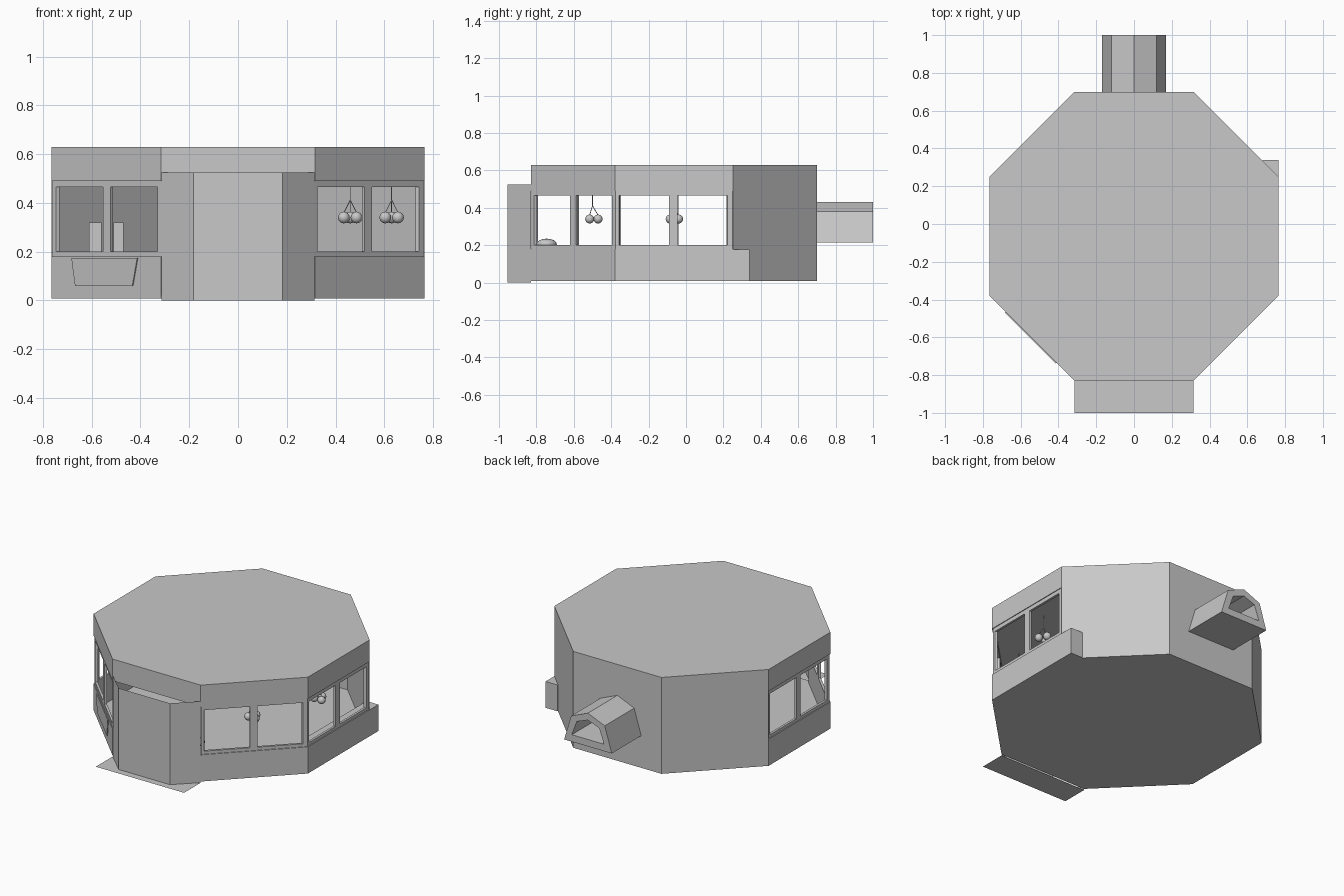
import bpy, bmesh, math
from mathutils import Vector

if "Cube" in bpy.data.objects:
    bpy.data.objects.remove(bpy.data.objects["Cube"])

grey = bpy.data.materials.new("light grey")
grey.diffuse_color = (0.578, 0.578, 0.578, 1)
grey.use_nodes = True
grey.node_tree.nodes["Principled BSDF"].inputs["Base Color"].default_value = grey.diffuse_color

# Octagonal plan, counter-clockwise from the front left corner
PLAN = [Vector(p) for p in [(-.315, -.83), (.315, -.83), (.765, -.38), (.765, .25),
                            (.315, .70), (-.315, .70), (-.765, .25), (-.765, -.38)]]


def finish(name, bm, smooth=False):
    bmesh.ops.recalc_face_normals(bm, faces=bm.faces)
    me = bpy.data.meshes.new(name)
    bm.to_mesh(me)
    bm.free()
    me.materials.append(grey)
    for p in me.polygons:
        p.use_smooth = smooth
    ob = bpy.data.objects.new(name, me)
    bpy.context.collection.objects.link(ob)
    return ob


def add_prism(bm, pts, z0, z1):
    lo = [bm.verts.new((p[0], p[1], z0)) for p in pts]
    hi = [bm.verts.new((p[0], p[1], z1)) for p in pts]
    n = len(pts)
    bm.faces.new(lo[::-1])
    bm.faces.new(hi)
    for i in range(n):
        j = (i + 1) % n
        bm.faces.new((lo[i], lo[j], hi[j], hi[i]))


def prism(name, pts, z0, z1):
    bm = bmesh.new()
    add_prism(bm, pts, z0, z1)
    return finish(name, bm)


def box(name, x0, x1, y0, y1, z0, z1):
    return prism(name, [(x0, y0), (x1, y0), (x1, y1), (x0, y1)], z0, z1)


def inset(d):
    """Plan outline moved inward by d with mitred corners."""
    out = []
    for i, p in enumerate(PLAN):
        e1 = (p - PLAN[i - 1]).normalized()
        e2 = (PLAN[(i + 1) % 8] - p).normalized()
        n1, n2 = Vector((-e1.y, e1.x)), Vector((-e2.y, e2.x))
        out.append(p + (n1 + n2) * (d / (1 + n1.dot(n2))))
    return out


def strip(bm, side, d0, d1, t0, t1, z0, z1):
    """Piece of wall on one side, from fraction t0 to t1 of its length."""
    a, b, k = inset(d0), inset(d1), (side + 1) % 8
    add_prism(bm, [a[side].lerp(a[k], t0), a[side].lerp(a[k], t1),
                   b[side].lerp(b[k], t1), b[side].lerp(b[k], t0)], z0, z1)


# Floor, roof and entrance mat
prism("floor", PLAN, .008, .02)
prism("roof", PLAN, .49, .63)
bm = bmesh.new()
bm.faces.new([bm.verts.new((x, y, 0)) for x, y in
              [(-.315, -1), (.315, -1), (.315, -.83), (-.315, -.83)]])
finish("entrance_mat", bm)

# Solid back walls
for side, name in ((3, "back_right_wall"), (4, "back_wall"), (5, "back_left_wall")):
    bm = bmesh.new()
    strip(bm, side, 0, .02, 0, 1, .02, .49)
    finish(name, bm)

# Window walls: low parapet with a slightly recessed two-pane frame
for side, name in ((1, "front_right"), (2, "right"), (6, "left"), (7, "front_left")):
    bm = bmesh.new()
    strip(bm, side, 0, .02, 0, 1, .02, .18)
    finish(name + "_parapet", bm)
    bm = bmesh.new()
    for z0, z1 in ((.18, .20), (.465, .49)):
        strip(bm, side, .005, .02, 0, 1, z0, z1)
    for t0, t1 in ((0, .03), (.46, .53), (.96, 1)):
        strip(bm, side, .005, .02, t0, t1, .20, .465)
    finish(name + "_window_frame", bm)

# Entrance screen: folded thin sheet, open at the top
bm = bmesh.new()
fold = [(-.313, -.83), (-.183, -.955), (.183, -.955), (.313, -.83)]
rows = [[bm.verts.new((x, y, z)) for x, y in fold] for z in (0, .525)]
for i in range(3):
    bm.faces.new((rows[0][i], rows[0][i + 1], rows[1][i + 1], rows[1][i]))
finish("entrance_screen", bm)

# Back duct: hollow gabled tube
outer = [(.17, .215), (.12, .38), (0, .43), (-.12, .38), (-.17, .215)]
inner = [(.115, .26), (.08, .355), (0, .385), (-.08, .355), (-.115, .26)]
bm = bmesh.new()
rings = [[bm.verts.new((x, y, z)) for x, z in prof]
         for prof, y in ((outer, .695), (outer, 1), (inner, 1), (inner, .695))]
for r in range(3):
    for i in range(5):
        j = (i + 1) % 5
        bm.faces.new((rings[r][i], rings[r][j], rings[r + 1][j], rings[r + 1][i]))
finish("back_duct", bm)

# Counter on the right, its end showing past the corner
box("side_counter", .68, .765, -.30, .34, .008, .178)

# Tapered table front standing just proud of the front left parapet
bm = bmesh.new()
out = Vector((-.707, -.707, 0)) * .005
shape = [(-.68, .175), (-.665, .06), (-.43, .06), (-.41, .175)]
back = [bm.verts.new((x, -1.145 - x, z)) for x, z in shape]
front = [bm.verts.new(v.co + out) for v in back]
bm.faces.new(back[::-1])
bm.faces.new(front)
for i in range(4):
    j = (i + 1) % 4
    bm.faces.new((back[i], back[j], front[j], front[i]))
finish("table_front", bm)

# Chairs near the back left
for i, (x0, x1) in enumerate(((-.61, -.56), (-.51, -.47))):
    box(f"chair_back_{i}", x0, x1, .27, .36, .02, .32)
    box(f"chair_seat_{i}", x0, x1, .16, .27, .02, .13)

# Domed stool by the entrance
bm = bmesh.new()
bmesh.ops.create_uvsphere(bm, u_segments=16, v_segments=8, radius=.055)
for v in bm.verts:
    v.co = Vector((.22 + v.co.x, -.745 + v.co.y, .205 + max(v.co.z, -.01) * .55))
finish("stool_seat", bm, True)
box("stool_leg", .21, .23, -.755, -.735, .02, .205)


# Hanging lamps: three globes on cords from one stem
def cord(bm, a, b, r=.002):
    a, b = Vector(a), Vector(b)
    res = bmesh.ops.create_cone(bm, cap_ends=True, segments=6, radius1=r, radius2=r,
                                depth=(b - a).length)
    rot = (b - a).to_track_quat('Z', 'Y')
    for v in res["verts"]:
        v.co = rot @ v.co + (a + b) / 2


for i, (x, y) in enumerate(((.46, -.50), (.63, -.07))):
    globes, cords = bmesh.new(), bmesh.new()
    cord(cords, (x, y, .41), (x, y, .492))
    for k in range(3):
        a = math.radians(90 + 120 * k)
        c = Vector((x + .03 * math.cos(a), y + .03 * math.sin(a), .34))
        res = bmesh.ops.create_uvsphere(globes, u_segments=12, v_segments=8, radius=.024)
        bmesh.ops.translate(globes, verts=res["verts"], vec=c)
        cord(cords, c + Vector((0, 0, .02)), (x, y, .412))
    finish(f"lamp_globes_{i}", globes, True)
    finish(f"lamp_cords_{i}", cords)
